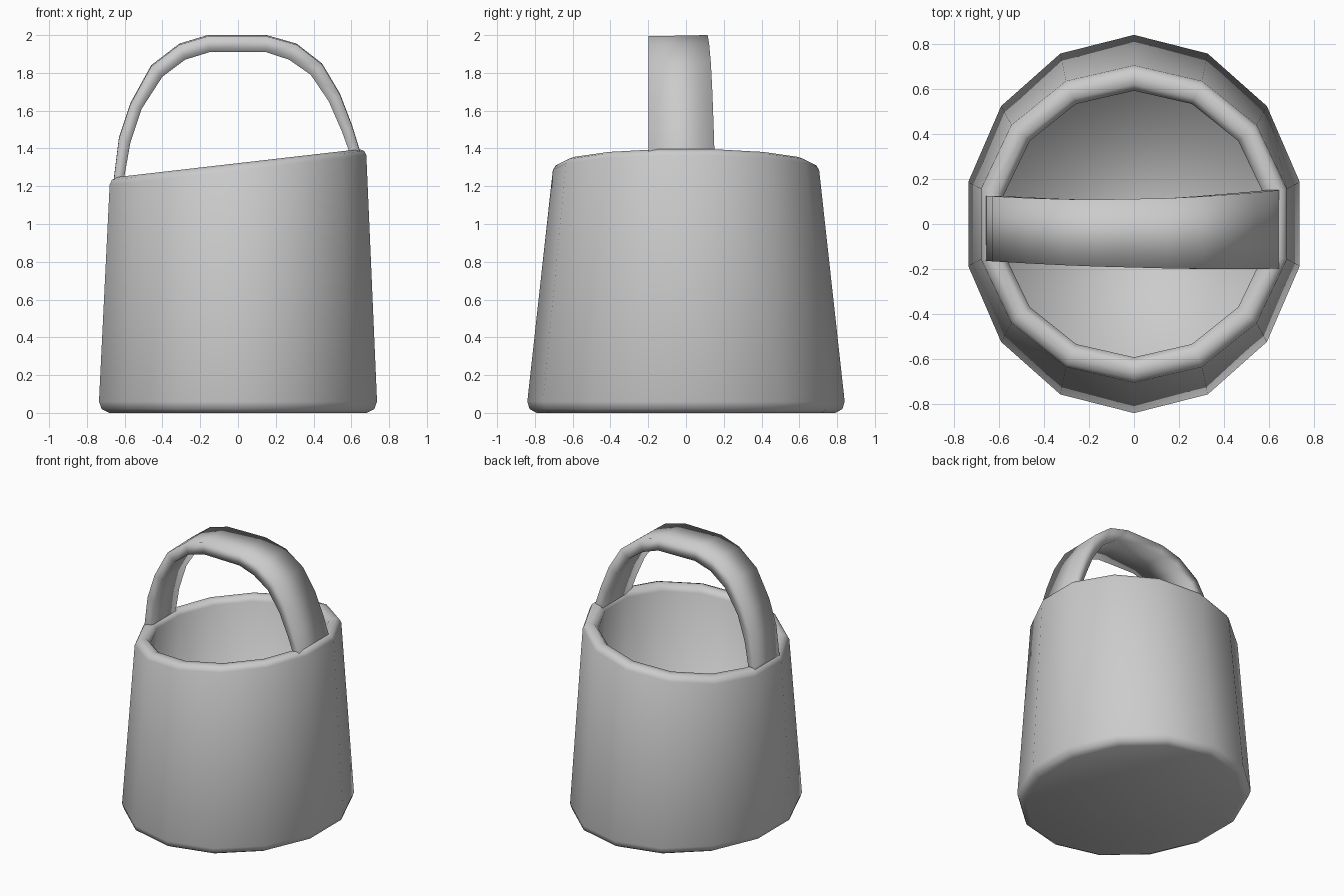
import bpy, bmesh, math

if "Cube" in bpy.data.objects:
    bpy.data.objects.remove(bpy.data.objects["Cube"])

SIDES = 14
SLOPE = 0.115  # tilt of the rim along x


def finish(bm, name):
    bmesh.ops.recalc_face_normals(bm, faces=bm.faces)
    for f in bm.faces:
        f.smooth = True
    me = bpy.data.meshes.new(name)
    bm.to_mesh(me)
    bm.free()
    ob = bpy.data.objects.new(name, me)
    bpy.context.collection.objects.link(ob)
    return ob


def loft(name, rings):
    """Skin closed rings of points and cap both ends."""
    bm = bmesh.new()
    loops = [[bm.verts.new(p) for p in ring] for ring in rings]
    n = len(loops[0])
    for a, b in zip(loops, loops[1:]):
        for i in range(n):
            j = (i + 1) % n
            bm.faces.new((a[i], a[j], b[j], b[i]))
    bm.faces.new(loops[0])
    bm.faces.new(loops[-1])
    return finish(bm, name)


# Bucket: oval profile (x radius, y radius, height, tilted with rim?)
profile = [
    (0.70, 0.79, 0.00, 0), (0.74, 0.828, 0.02, 0), (0.755, 0.84, 0.06, 0),
    (0.697, 0.705, 1.285, 1), (0.685, 0.69, 1.31, 1), (0.66, 0.66, 1.322, 1),
    (0.62, 0.62, 1.32, 1), (0.592, 0.592, 1.285, 1),
    (0.65, 0.73, 0.12, 0),
]
rings = []
for rx, ry, z, tilt in profile:
    ring = []
    for k in range(SIDES):
        a = 2 * math.pi * k / SIDES
        x, y = rx * math.sin(a), ry * math.cos(a)
        ring.append((x, y, z + tilt * SLOPE * x))
    rings.append(ring)
loft("bucket_body", rings)

# Handle: flat strap, outer and inner arch points (x, z)
outer = [(-0.66, 1.20), (-0.655, 1.26), (-0.63, 1.46), (-0.57, 1.64), (-0.46, 1.84),
         (-0.31, 1.955), (-0.16, 2.0), (0.15, 2.0), (0.31, 1.955),
         (0.445, 1.85), (0.54, 1.69), (0.605, 1.52), (0.645, 1.39), (0.65, 1.34)]
inner = [(-0.605, 1.20), (-0.60, 1.26), (-0.57, 1.43), (-0.51, 1.61), (-0.40, 1.78),
         (-0.28, 1.87), (-0.15, 1.91), (0.15, 1.91), (0.27, 1.87),
         (0.385, 1.79), (0.48, 1.65), (0.55, 1.49), (0.59, 1.38), (0.595, 1.34)]
rings = []
for (xo, zo), (xi, zi) in zip(outer, inner):
    front = -0.194 - 0.026 * xo + 0.03 * xo * xo   # strap skews slightly
    back = 0.11 + 0.02 * xo + 0.066 * xo * xo
    rings.append([(xo, front, zo - 0.006), (xo, back, zo),
                  (xi, back, zi), (xi, front, zi)])
loft("handle", rings)
